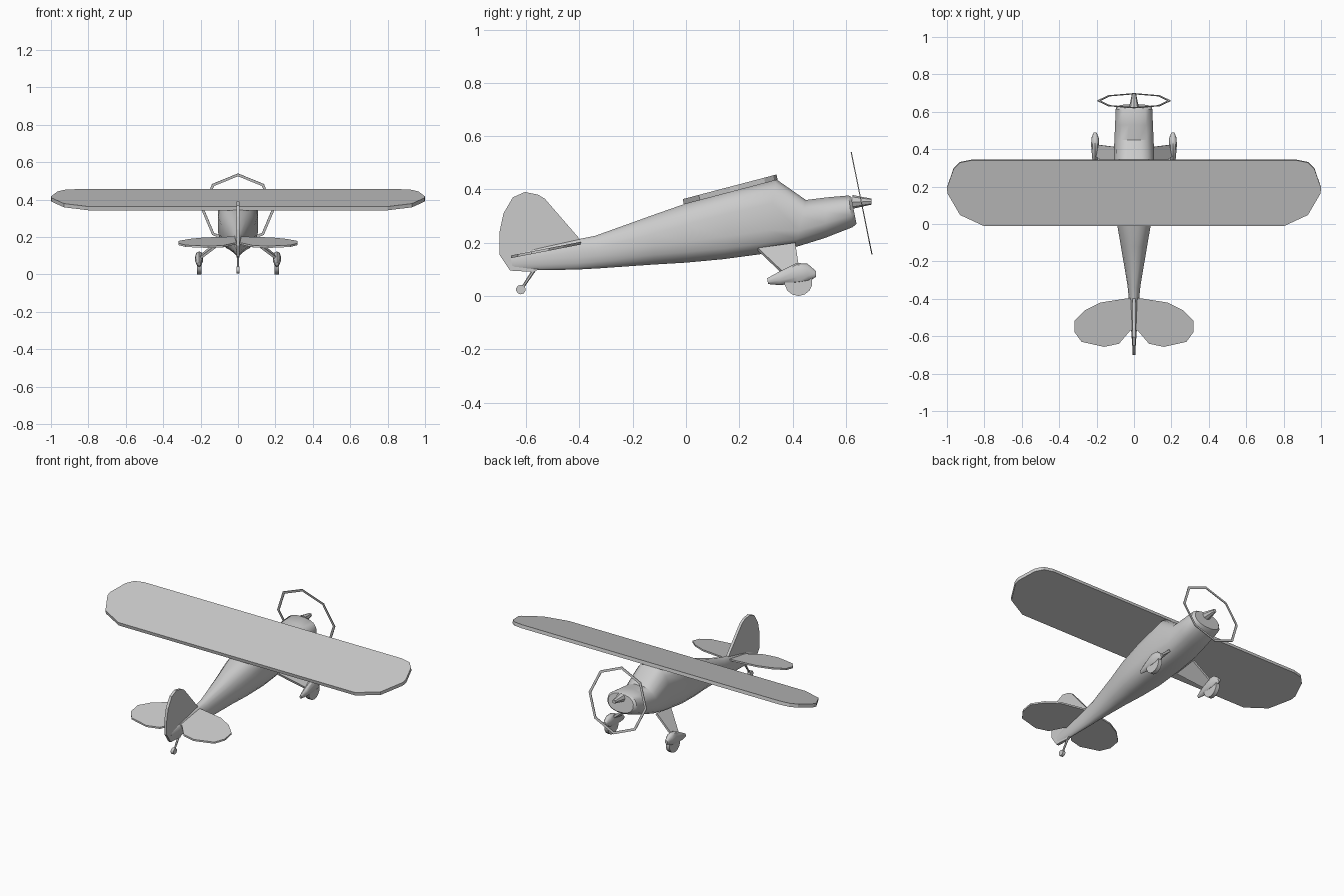
import bpy, bmesh, math
from mathutils import Vector

if "Cube" in bpy.data.objects:
    bpy.data.objects.remove(bpy.data.objects["Cube"])


def finish(name, bm, smooth=None):
    bmesh.ops.recalc_face_normals(bm, faces=bm.faces[:])
    me = bpy.data.meshes.new(name)
    bm.to_mesh(me)
    bm.free()
    ob = bpy.data.objects.new(name, me)
    bpy.context.collection.objects.link(ob)
    if smooth:
        bpy.ops.object.select_all(action='DESELECT')
        ob.select_set(True)
        bpy.context.view_layer.objects.active = ob
        bpy.ops.object.shade_smooth_by_angle(angle=math.radians(smooth))
    return ob


def loft(name, sections, cx=0, n=16, smooth=40):
    """Sections: top y, top z, bottom y, bottom z, half width, squareness."""
    bm = bmesh.new()
    rings = []
    for ty, tz, by, bz, w, e in sections:
        ring = []
        for i in range(n):
            a = 2 * math.pi * (i + 0.5) / n
            c, s = math.cos(a), math.sin(a)
            u = math.copysign(abs(c) ** (2 / e), c)
            v = math.copysign(abs(s) ** (2 / e), s)
            v /= abs(math.sin(2 * math.pi * (n / 4 + 0.5) / n)) ** (2 / e)
            t = (v + 1) / 2
            ring.append(bm.verts.new((cx + w * u, by + (ty - by) * t, bz + (tz - bz) * t)))
        rings.append(ring)
    for a, b in zip(rings, rings[1:]):
        for i in range(n):
            j = (i + 1) % n
            bm.faces.new((a[i], a[j], b[j], b[i]))
    bm.faces.new(rings[0])
    bm.faces.new(rings[-1])
    return finish(name, bm, smooth)


def plate(name, pts, offset):
    """Flat outline given thickness, centred on the outline's plane."""
    bm = bmesh.new()
    off = Vector(offset)
    a = [bm.verts.new(Vector(p) + off / 2) for p in pts]
    b = [bm.verts.new(Vector(p) - off / 2) for p in pts]
    bm.faces.new(a)
    bm.faces.new(b[::-1])
    for i in range(len(a)):
        j = (i + 1) % len(a)
        bm.faces.new((a[i], b[i], b[j], a[j]))
    return finish(name, bm)


def rod(name, p, q, r1, r2, n=8):
    p, q = Vector(p), Vector(q)
    bm = bmesh.new()
    bmesh.ops.create_cone(bm, cap_ends=True, segments=n, radius1=r1, radius2=r2,
                          depth=(q - p).length)
    bm.transform((q - p).to_track_quat('Z', 'Y').to_matrix().to_4x4())
    bmesh.ops.translate(bm, verts=bm.verts[:], vec=(p + q) / 2)
    return finish(name, bm, 40)


def both_sides(half):
    return half + [(-x, y) for x, y in reversed(half)]


# Fuselage, nose to tail
loft("fuselage", [
    (.62, .372, .64, .27, .085, 2.3),
    (.61, .377, .625, .258, .099, 2.4),
    (.53, .37, .52, .217, .103, 2.5),
    (.45, .36, .41, .183, .107, 2.7),
    (.34, .437, .29, .158, .109, 3.2),
    (.17, .395, .14, .138, .107, 3.0),
    (0, .347, 0, .125, .092, 2.6),
    (-.12, .305, -.12, .118, .071, 2.3),
    (-.34, .226, -.32, .104, .035, 2.1),
    (-.41, .212, -.41, .099, .027, 2.1),
    (-.66, .16, -.65, .095, .009, 2)])

# Wing, one tilted slab with clipped tips
wing = [(.8, -.01), (.93, .05), (.997, .165), (1, .195), (.965, .295), (.93, .33), (.87, .342)]
plate("wing", [(x, y, .356 + .263 * y) for x, y in both_sides(wing)], (0, -.004, .02))

# Tailplane and fin
tail = [(.02, -.57), (.08, -.64), (.16, -.657), (.28, -.63), (.317, -.58), (.317, -.515),
        (.26, -.46), (.18, -.42), (.02, -.395)]
for s, side in ((1, "right"), (-1, "left")):
    pts = [(0, -.57)] + tail + [(0, -.395)]
    plate(side + "_tailplane", [(s * x, y, .275 + .195 * y) for x, y in pts], (0, 0, .01))
fin = [(-.39, .2), (-.40, .215), (-.53, .365), (-.555, .38), (-.605, .39), (-.65, .37),
       (-.685, .31), (-.70, .24), (-.70, .155), (-.66, .095), (-.57, .09)]
plate("fin", [(0, y, z) for y, z in fin], (.016, 0, 0))

# Spinner and propeller sweep ring
rod("spinner", (0, .625, .353), (0, .697, .354), .026, .011)
axis, up = Vector((0, .385, .078)).normalized(), Vector((0, -.078, .385)).normalized()
bm = bmesh.new()
loops = []
for r, d in ((.196, .002), (.196, -.002), (.181, -.002), (.181, .002)):
    loops.append([bm.verts.new(Vector((0, .659, .348)) + axis * d
                  + up * r * math.cos(i * math.pi / 4)
                  + Vector((r * math.sin(i * math.pi / 4), 0, 0))) for i in range(8)])
for k in range(4):
    a, b = loops[k], loops[(k + 1) % 4]
    for i in range(8):
        j = (i + 1) % 8
        bm.faces.new((a[i], a[j], b[j], b[i]))
finish("propeller_ring", bm)

# Main gear: leg, fairing and wheel on each side
for s, side in ((1, "right"), (-1, "left")):
    plate(side + "_gear_leg", [(s * .085, .27, .175), (s * .085, .41, .195),
                               (s * .205, .425, .095), (s * .205, .365, .085)],
          (s * .008, 0, .01))
    loft(side + "_wheel_fairing", [
        (.305, .066, .308, .045, .006, 2),
        (.35, .09, .35, .042, .016, 2),
        (.415, .122, .42, .048, .022, 2.3),
        (.455, .12, .46, .055, .021, 2.3),
        (.488, .093, .488, .072, .009, 2)], cx=s * .208, n=10)
    rod(side + "_wheel", (s * .196, .422, .053), (s * .22, .422, .053), .053, .053, 14)

# Tail wheel and strut
rod("tail_strut", (0, -.565, .105), (0, -.618, .025), .007, .005, 6)
rod("tail_wheel", (-.009, -.62, .024), (.009, -.62, .024), .018, .018, 10)
